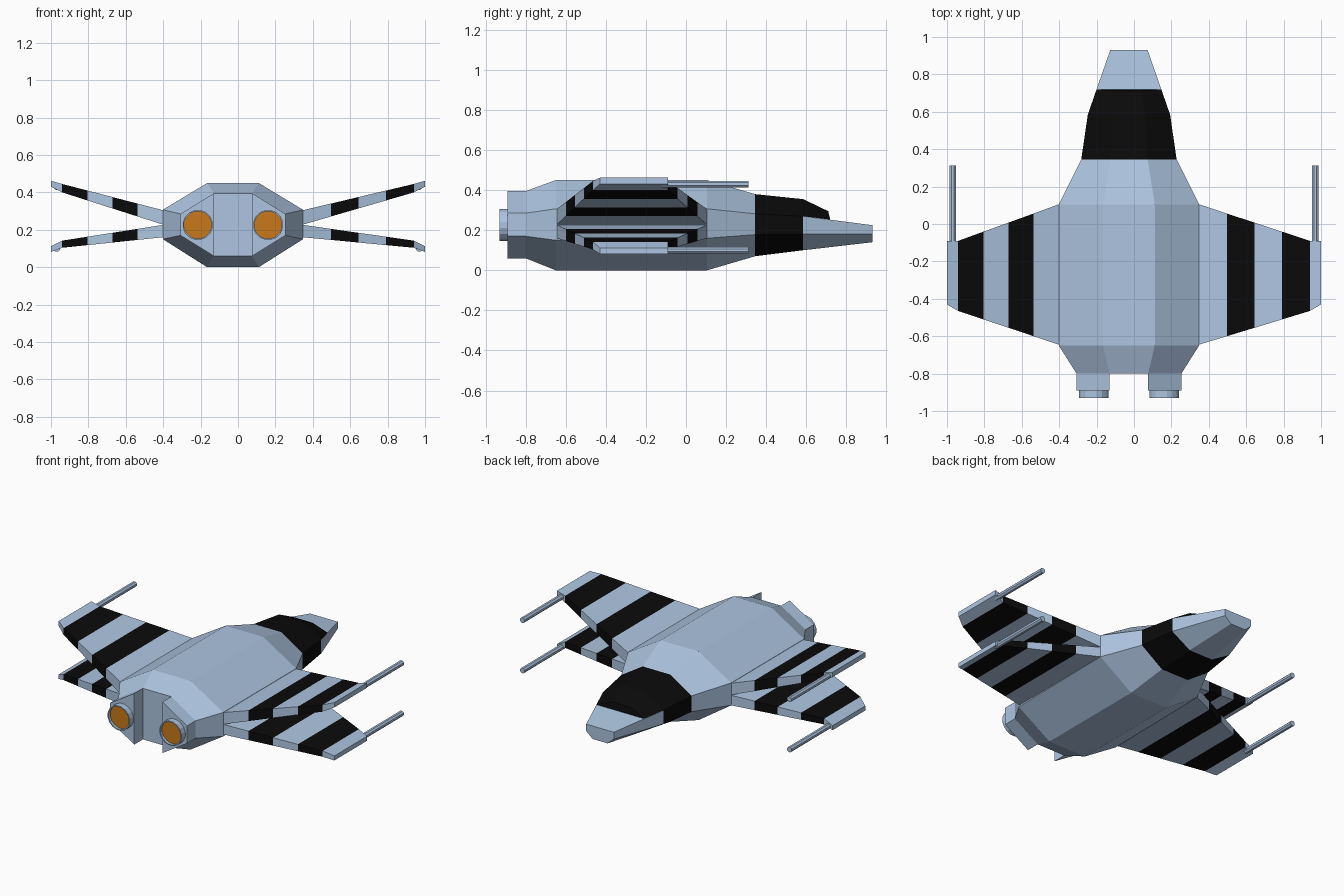
import bpy, bmesh, math

if "Cube" in bpy.data.objects:
    bpy.data.objects.remove(bpy.data.objects["Cube"])

def material(name, rgb):
    m = bpy.data.materials.new(name)
    m.diffuse_color = (*rgb, 1)
    m.use_nodes = True
    m.node_tree.nodes["Principled BSDF"].inputs["Base Color"].default_value = m.diffuse_color
    return m

BLUE = material("pale_blue", (0.42, 0.56, 0.75))
BLACK = material("black", (0.003, 0.003, 0.003))
ORANGE = material("orange", (0.58, 0.19, 0.01))
CX = -0.027  # centre line of the hull

def loft(name, rings, mats, capped=True):
    """Skin a list of equal-length rings; mats holds one material per span."""
    bm = bmesh.new()
    loops = [[bm.verts.new(p) for p in r] for r in rings]
    slots = list(dict.fromkeys(mats))
    n = len(rings[0])
    for a, b, m in zip(loops, loops[1:], mats):
        for i in range(n):
            j = (i + 1) % n
            bm.faces.new((a[i], a[j], b[j], b[i])).material_index = slots.index(m)
    if capped:
        bm.faces.new(loops[0]).material_index = slots.index(mats[0])
        bm.faces.new(loops[-1]).material_index = slots.index(mats[-1])
    bmesh.ops.recalc_face_normals(bm, faces=bm.faces)
    me = bpy.data.meshes.new(name)
    bm.to_mesh(me)
    bm.free()
    for m in slots:
        me.materials.append(m)
    ob = bpy.data.objects.new(name, me)
    bpy.context.collection.objects.link(ob)
    return ob

def octagon(y, w, t, z0, z1, z2, z3):
    half = [(t, z0), (w, z1), (w, z2), (t, z3)]
    return [(CX + x, y, z) for x, z in half] + [(CX - x, y, z) for x, z in half[::-1]]

def circle(x, y, z, r, n):
    return [(x + r * math.cos(2 * math.pi * (i + .5) / n), y,
             z + r * math.sin(2 * math.pi * (i + .5) / n)) for i in range(n)]

# hull with black band behind the nose
loft("hull", [octagon(-0.80, .28, .103, .06, .17, .285, .395),
              octagon(-0.65, .375, .138, 0, .15, .307, .45),
              octagon(0.105, .375, .138, 0, .16, .307, .45),
              octagon(0.345, .255, .10, .07, .178, .282, .38),
              octagon(0.585, .22, .085, .10, .18, .27, .355)],
     [BLUE, BLUE, BLUE, BLACK])

# nose
def nose_ring(y, w, b, z0, z1, z2):
    half = [(b, z0), (w, z1), (w, z2)]
    return [(CX + x, y, z) for x, z in half] + [(CX - x, y, z) for x, z in half[::-1]]

loft("nose", [nose_ring(.585, .22, .085, .10, .18, .27),
              nose_ring(.93, .10, .055, .14, .18, .225)], [BLUE])

# black wedge-shaped canopy over the nose
def canopy_ring(y0, y1, w, t, z0, z1):
    return [(CX - w, y0, z0), (CX - t, y1, z1), (CX + t, y1, z1), (CX + w, y0, z0)]

loft("canopy", [canopy_ring(.585, .585, .22, .085, .27, .355),
                canopy_ring(.72, .71, .173, .07, .253, .295)], [BLACK])

# engine pods, nozzles and glowing discs
for s, side in ((-1, "left"), (1, "right")):
    pod = [(.28, .17), (.28, .285), (.103, .395), (.103, .06)]
    loft(side + "_engine_pod",
         [[(CX + s * x, y, z) for x, z in pod] for y in (-.80, -.89)], [BLUE])
    x = CX + s * .188
    loft(side + "_nozzle", [circle(x, -.885, .226, .081, 16), circle(x, -.93, .226, .081, 16),
                            circle(x, -.93, .226, .074, 16), circle(x, -.905, .226, .074, 16)],
         [BLUE] * 3, capped=False)
    loft(side + "_engine_glow", [circle(x, -.88, .226, .075, 16),
                                 circle(x, -.912, .226, .075, 16)], [ORANGE])

# striped wings: (bottom, top) heights at root, last stripe and tip, plus gun height
WINGS = {"upper": ((.228, .305), (.40, .445), (.43, .462), .430),
         "lower": ((.160, .226), (.104, .142), (.082, .112), .100)}

def wing_ring(x, front, rear, z0, z1):
    return [(x, rear, z0), (x, front, z0), (x, front, z1), (x, rear, z1)]

for s, side in ((-1, "left"), (1, "right")):
    root_x, end_x = CX + s * .375, s * .94
    for level, (root, end, tip, gun_z) in WINGS.items():
        rings = []
        for i in range(5):
            t = i / 4
            mix = lambda a, b: a + (b - a) * t
            rings.append(wing_ring(mix(root_x, end_x), mix(.105, -.09), mix(-.645, -.465),
                                   mix(root[0], end[0]), mix(root[1], end[1])))
        rings.append(wing_ring(s, -.09, -.43, *tip))
        loft(f"{level}_{side}_wing", rings, [BLUE, BLACK, BLUE, BLACK, BLUE])
        # wing-tip gun barrel
        loft(f"{level}_{side}_gun",
             [circle(s * .969, y, gun_z, .018, 8) for y in (-.12, .312)], [BLUE])
